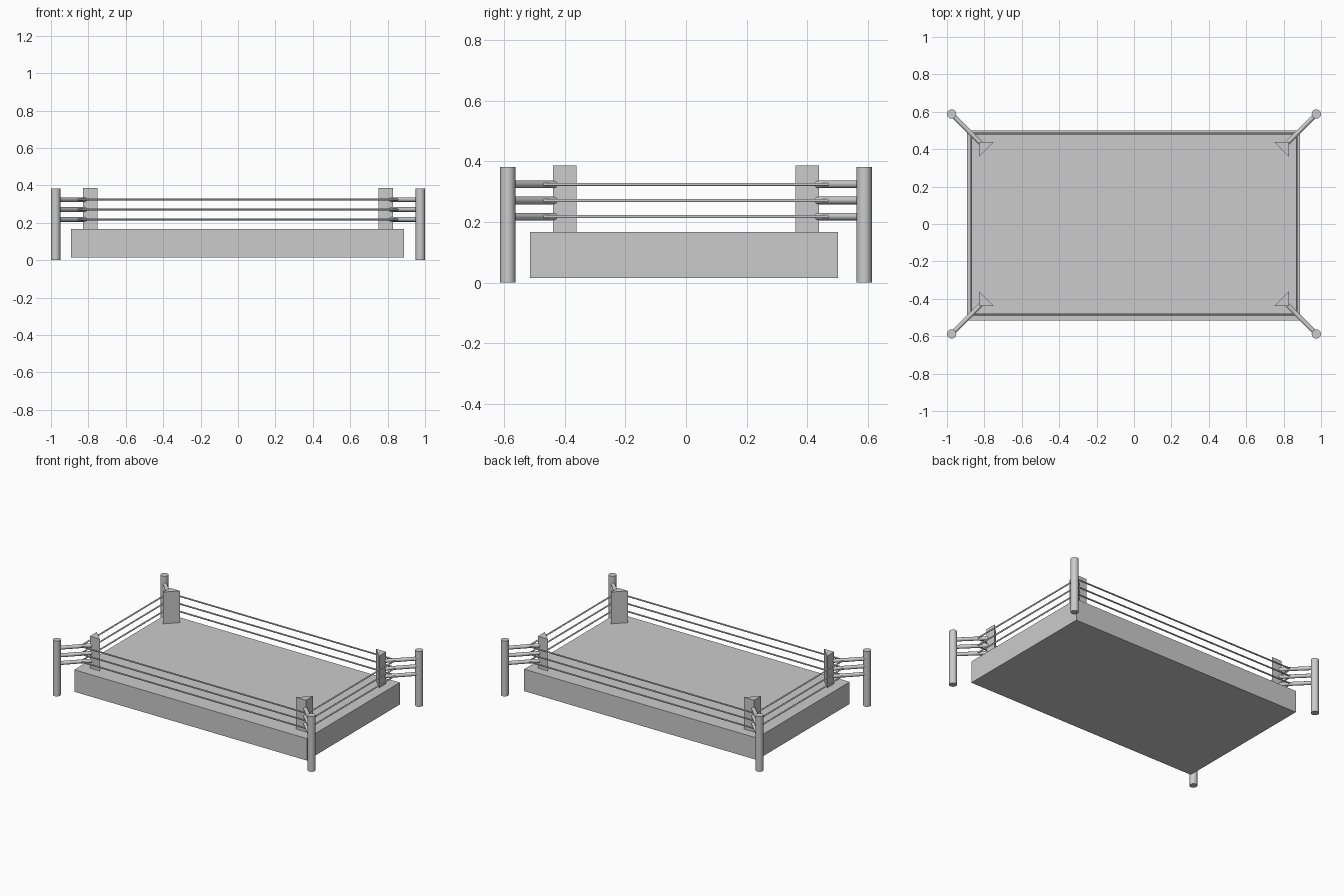
import bpy, bmesh
from mathutils import Vector

if "Cube" in bpy.data.objects:
    bpy.data.objects.remove(bpy.data.objects["Cube"])

ROPE_X, ROPE_Y = 0.87, 0.483
ROPE_Z = (0.218, 0.271, 0.324)


def rod(name, a, b, radius, sides=16):
    a, b = Vector(a), Vector(b)
    d = b - a
    bpy.ops.mesh.primitive_cylinder_add(vertices=sides, radius=radius,
                                        depth=d.length, location=(a + b) / 2)
    ob = bpy.context.object
    ob.name = name
    ob.rotation_euler = d.to_track_quat('Z', 'Y').to_euler()
    bpy.ops.object.shade_smooth_by_angle()
    return ob


def prism(name, outline, z0, z1):
    bm = bmesh.new()
    face = bm.faces.new([bm.verts.new((x, y, z0)) for x, y in outline])
    top = bmesh.ops.extrude_face_region(bm, geom=[face])['geom']
    bmesh.ops.translate(bm, vec=(0, 0, z1 - z0),
                        verts=[v for v in top if isinstance(v, bmesh.types.BMVert)])
    bmesh.ops.recalc_face_normals(bm, faces=bm.faces)
    mesh = bpy.data.meshes.new(name)
    bm.to_mesh(mesh)
    bm.free()
    ob = bpy.data.objects.new(name, mesh)
    bpy.context.collection.objects.link(ob)
    return ob


# Raised fighting floor
prism("ring_platform", [(-0.893, -0.515), (0.888, -0.515), (0.888, 0.501), (-0.893, 0.501)],
      0.015, 0.167)

# Corners: post, triangular pad and three rope tensioners
for sx in (-1, 1):
    for sy in (-1, 1):
        px, py = sx * 0.975, sy * 0.588
        rod("corner_post", (px, py, 0), (px, py, 0.382), 0.025, 24)
        cx, cy = sx * 0.828, sy * 0.438
        prism("corner_pad", [(cx, cy), (cx - sx * 0.077, cy), (cx, cy - sy * 0.077)],
              0.166, 0.387)
        for z in ROPE_Z:
            rod("rope_tensioner", (px, py, z), (sx * 0.818, sy * 0.431, z), 0.0125)

# Three ropes on each of the four sides
for z in ROPE_Z:
    for s in (-1, 1):
        rod("long_rope", (-ROPE_X, s * ROPE_Y, z), (ROPE_X, s * ROPE_Y, z), 0.005, 12)
        rod("short_rope", (s * ROPE_X, -ROPE_Y, z), (s * ROPE_X, ROPE_Y, z), 0.005, 12)
